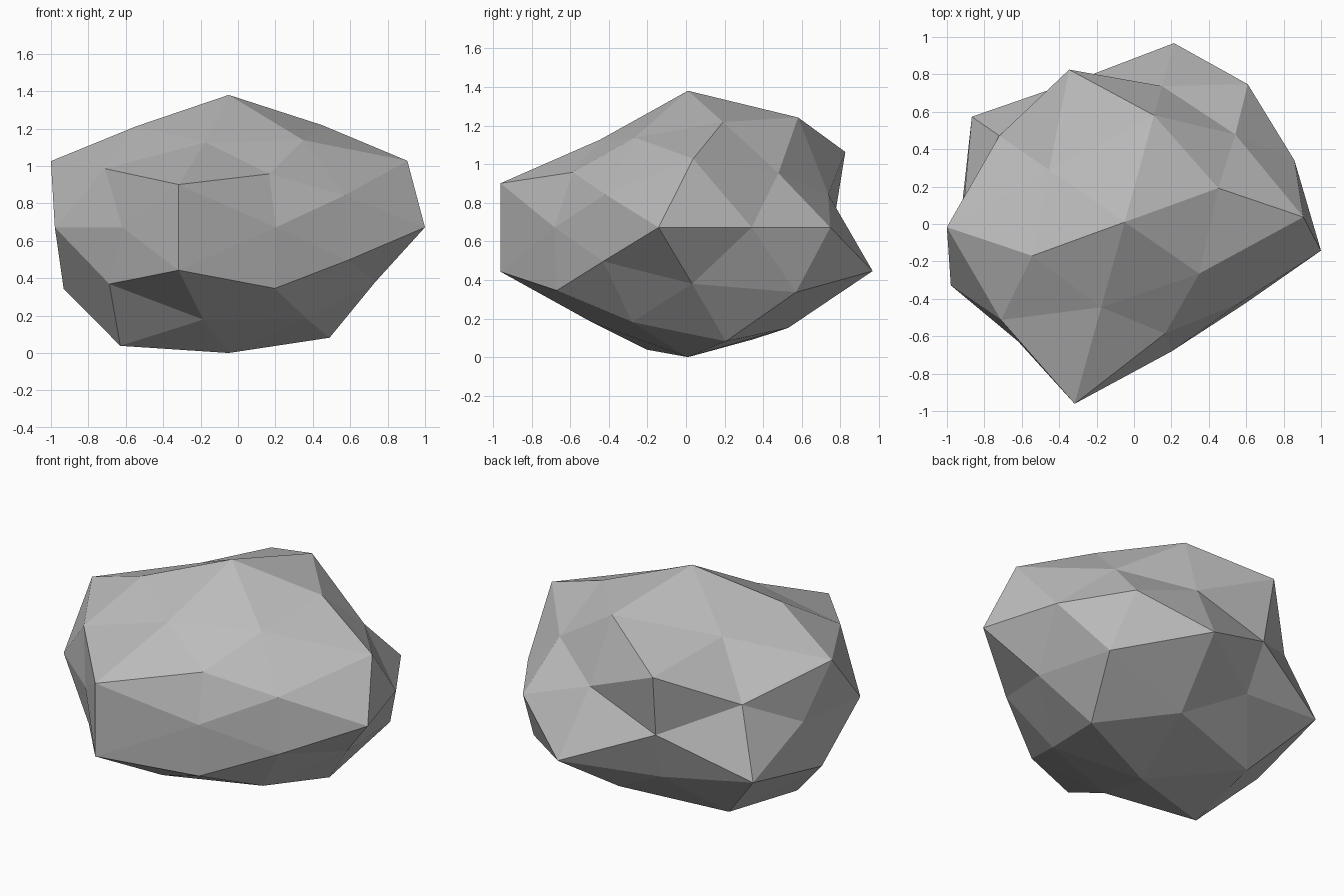
import bpy
import bmesh
from math import radians
from mathutils import Matrix, Vector

cube = bpy.data.objects.get("Cube")
if cube:
    bpy.data.objects.remove(cube, do_unlink=True)

# Grey stone material
stone = bpy.data.materials.new("grey_stone")
stone.use_nodes = True
GREY = (0.5, 0.5, 0.5, 1)
stone.diffuse_color = GREY
bsdf = next(n for n in stone.node_tree.nodes if n.type == 'BSDF_PRINCIPLED')
bsdf.inputs["Base Color"].default_value = GREY
bsdf.inputs["Roughness"].default_value = 0.9

# Directions of a once-subdivided icosahedron, by family, each with the
# radial bulge of its mirrored copies (x sign, then y sign, then z sign)
G = (1 + 5 ** 0.5) / 2
FAMILIES = [
    ((1, 0, 0), [.735, .80]),
    ((0, 1, 0), [.84, .86]),
    ((0, 0, 1), [.97, .92]),
    ((1, G, 0), [.955, .77, .89, .78]),
    ((0, 1, G), [.88, .95, .87, 1.02]),
    ((G, 0, 1), [.745, .85, 1.02, .81]),
    ((G, 1, G * G), [.79, .83, .77, .835, .965, .88, .80, .98]),
    ((1, G * G, G), [.975, .80, .86, .83, .77, .92, .97, .90]),
    ((G * G, G, 1), [.76, .78, 1.015, 1.015, .76, 1.0, .82, 1.0]),
]


def mirrored(direction):
    """All sign variants of a direction, skipping zero components."""
    variants = [()]
    for c in direction:
        options = (c, -c) if c else (0,)
        variants = [v + (o,) for v in variants for o in options]
    return [Vector(v).normalized() for v in variants]


# Round faceted ball
bm = bmesh.new()
bulge = {}
for direction, amounts in FAMILIES:
    for point, amount in zip(mirrored(direction), amounts):
        bulge[bm.verts.new(point)] = amount
bmesh.ops.convex_hull(bm, input=list(bm.verts))

# Push each corner in or out, then flatten, turn and set on the ground
place = (Matrix.Translation((-0.05, 0.01, 0.672))
         @ Matrix.Rotation(radians(-70), 4, 'Z')
         @ Matrix.Diagonal((1, 1.15, 0.73, 1)))
for vert, amount in bulge.items():
    vert.co = place @ (vert.co * amount)
bmesh.ops.recalc_face_normals(bm, faces=list(bm.faces))

mesh = bpy.data.meshes.new("rock")
bm.to_mesh(mesh)
bm.free()
mesh.materials.append(stone)
rock = bpy.data.objects.new("rock", mesh)
bpy.context.collection.objects.link(rock)
